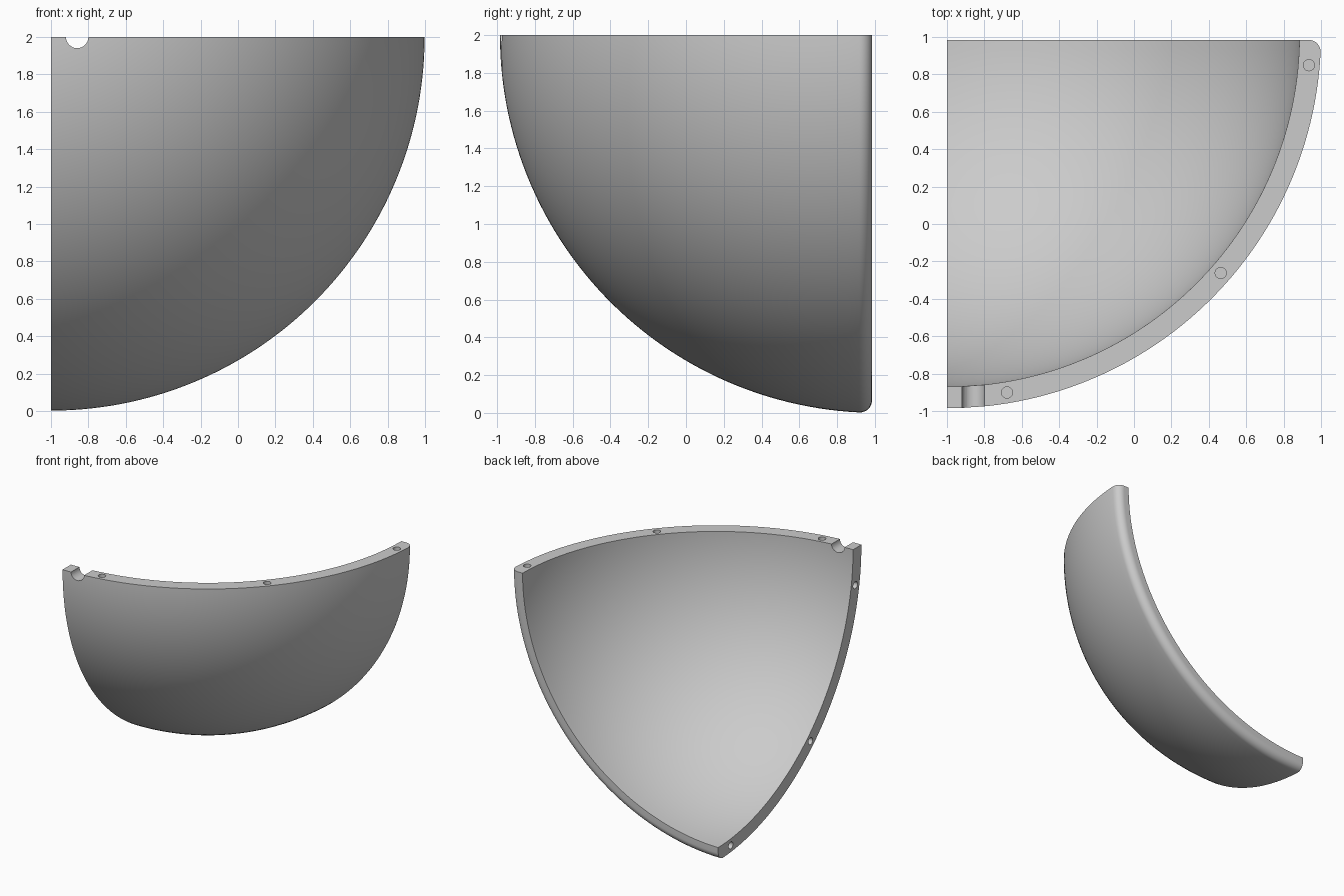
import bpy, bmesh
from math import sin, cos, pi, radians, sqrt, atan2
from mathutils import Matrix, Vector

cube = bpy.data.objects.get("Cube")
if cube:
    bpy.data.objects.remove(cube, do_unlink=True)

# Sphere centre, radii, back plane and rim fillet
CX, CY, CZ = -1.0, 1.015, 2.0
OUTER, INNER = 2.0, 1.885
BACK, FILLET = 0.985, 0.065
STEPS, ARC = 72, 56

grey = bpy.data.materials.new("light_grey")
grey.use_nodes = True
grey.diffuse_color = (0.6, 0.6, 0.6, 1)
grey.node_tree.nodes["Principled BSDF"].inputs["Base Color"].default_value = (0.6, 0.6, 0.6, 1)


def arc(cr, cy, radius, start, end, count):
    """Points (distance from axis, y) along a circular arc."""
    return [(cr + radius * cos(start + (end - start) * i / count),
             cy + radius * sin(start + (end - start) * i / count))
            for i in range(count + 1)]


# Wall section: inner arc from the pole, flat back rim, rounded edge, outer arc
fy = BACK - FILLET
fr = sqrt((OUTER - FILLET) ** 2 - (CY - fy) ** 2)
tangent = atan2(fy - CY, fr)
inner_end = -atan2(CY - BACK, sqrt(INNER ** 2 - (CY - BACK) ** 2))
section = arc(0, CY, INNER, -pi / 2, inner_end, ARC)
section += arc(fr, fy, FILLET, pi / 2, tangent, 10)
section += arc(0, CY, OUTER, tangent, -pi / 2, ARC)[1:]

# Sweep the section a quarter turn around the y axis
bm = bmesh.new()
poles = [bm.verts.new((CX, y, CZ)) for y in (section[0][1], section[-1][1])]
rings = []
for s in range(STEPS + 1):
    a = pi / 2 * s / STEPS
    mid = [bm.verts.new((CX + r * cos(a), y, CZ - r * sin(a))) for r, y in section[1:-1]]
    rings.append([poles[0]] + mid + [poles[1]])
for one, two in zip(rings, rings[1:]):
    for j in range(len(section) - 1):
        corners = list(dict.fromkeys((one[j], one[j + 1], two[j + 1], two[j])))
        bm.faces.new(corners)
bm.faces.new(rings[0])
bm.faces.new(rings[-1][::-1])
bmesh.ops.recalc_face_normals(bm, faces=bm.faces[:])
mesh = bpy.data.meshes.new("shell_octant")
bm.to_mesh(mesh)
bm.free()
shell = bpy.data.objects.new("shell_octant", mesh)
bpy.context.collection.objects.link(shell)
mesh.materials.append(grey)

# Cutters: blind pin holes on both joint faces and a cable notch
cut = bmesh.new()


def cylinder(location, direction, radius, depth):
    turn = Vector((0, 0, 1)).rotation_difference(Vector(direction)).to_matrix().to_4x4()
    bmesh.ops.create_cone(cut, cap_ends=True, segments=32, radius1=radius, radius2=radius,
                          depth=depth, matrix=Matrix.Translation(location) @ turn)


PIN_R = (OUTER + INNER) / 2
for degrees in (9.5, 48.9, 85.1):
    t = radians(degrees)
    cylinder((CX + PIN_R * sin(t), CY - PIN_R * cos(t), CZ), (0, 0, 1), 0.03, 0.2)
for degrees in (9.5, 48.0, 84.0):
    t = radians(degrees)
    cylinder((CX, CY - PIN_R * cos(t), CZ - PIN_R * sin(t)), (1, 0, 0), 0.03, 0.2)
cylinder((-0.86, -0.92, CZ), (0, 1, 0), 0.06, 0.4)

cut_mesh = bpy.data.meshes.new("hole_cutters")
cut.to_mesh(cut_mesh)
cut.free()
cut_mesh.materials.append(grey)
cutters = bpy.data.objects.new("hole_cutters", cut_mesh)
bpy.context.collection.objects.link(cutters)
cutters.hide_render = True

# Apply the cut, then smooth the curved faces
bpy.ops.object.select_all(action="DESELECT")
shell.select_set(True)
bpy.context.view_layer.objects.active = shell
mod = shell.modifiers.new("holes", "BOOLEAN")
mod.operation = "DIFFERENCE"
mod.solver = "EXACT"
mod.object = cutters
bpy.ops.object.modifier_apply(modifier=mod.name)
bpy.data.objects.remove(cutters, do_unlink=True)
bpy.ops.object.shade_smooth_by_angle(angle=radians(30))
